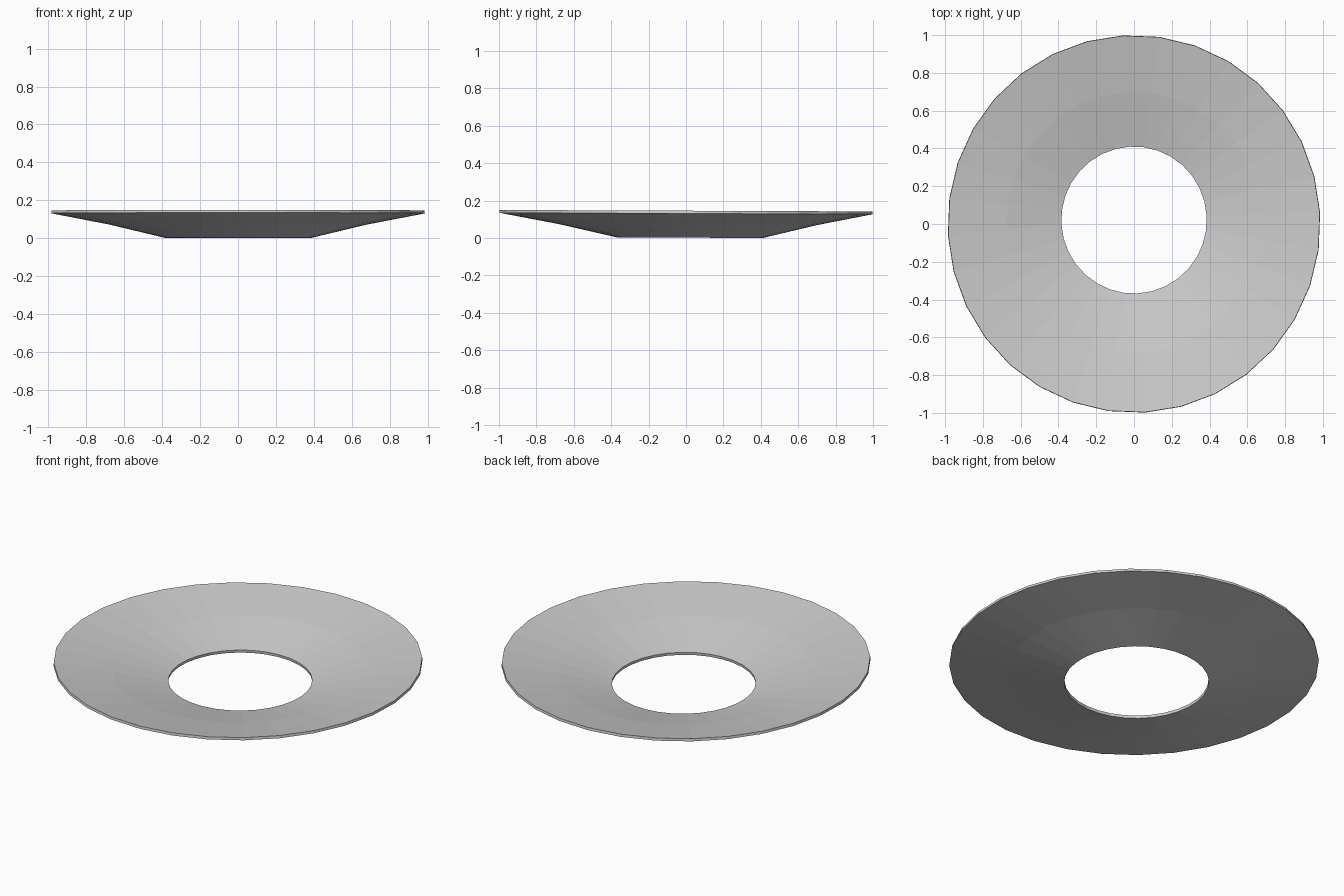
import bpy, bmesh, math

if "Cube" in bpy.data.objects:
    bpy.data.objects.remove(bpy.data.objects["Cube"])

SIDES = 32
PHASE = math.radians(3.4)
TILT = 0.004

# closed cross-section: radius x, radius y, centre y, height
PROFILE = [
    (0.387, 0.391, 0.021, 0.002),   # hole, underside
    (0.680, 0.692, 0.010, 0.072),   # bend, underside
    (0.987, 1.000, 0.000, 0.131),   # rim, underside
    (0.985, 0.998, 0.000, 0.146),   # rim, top
    (0.678, 0.690, 0.010, 0.088),   # bend, top
    (0.385, 0.389, 0.021, 0.018),   # hole, top
]

# dished ring
bm = bmesh.new()
rings = []
for rx, ry, cy, z in PROFILE:
    ring = []
    for i in range(SIDES):
        a = PHASE + 2 * math.pi * i / SIDES
        y = cy + ry * math.sin(a)
        ring.append(bm.verts.new((rx * math.cos(a), y, z - TILT * y)))
    rings.append(ring)
for k, ring in enumerate(rings):
    nxt = rings[(k + 1) % len(rings)]
    for i in range(SIDES):
        j = (i + 1) % SIDES
        bm.faces.new((ring[i], ring[j], nxt[j], nxt[i]))
bmesh.ops.recalc_face_normals(bm, faces=bm.faces)

mesh = bpy.data.meshes.new("dished_ring")
bm.to_mesh(mesh)
bm.free()
bpy.context.collection.objects.link(bpy.data.objects.new("dished_ring", mesh))
